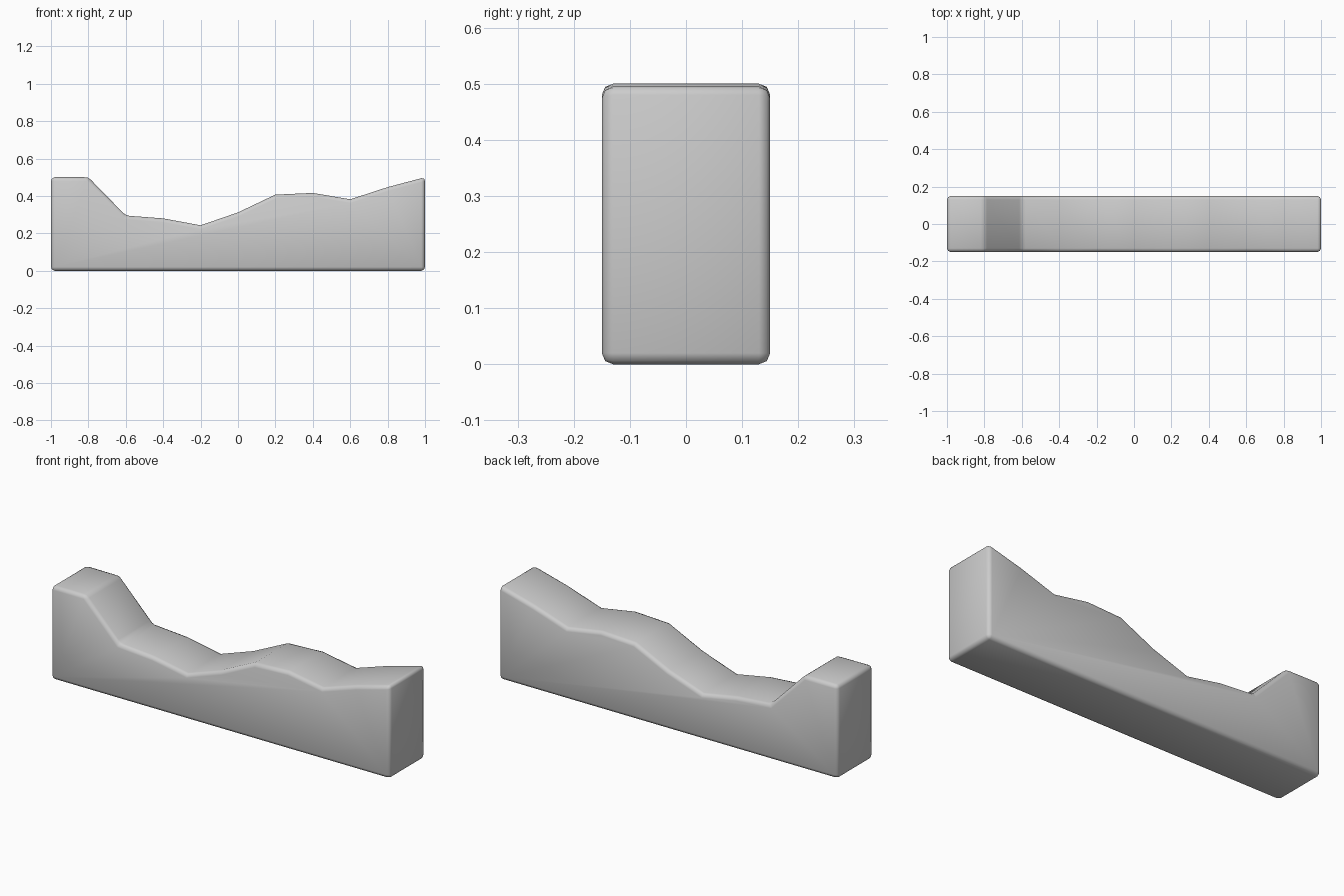
import bpy, bmesh
from math import radians

if "Cube" in bpy.data.objects:
    bpy.data.objects.remove(bpy.data.objects["Cube"])

# Wavy top profile, sampled every 0.2 along x
heights = [0.5, 0.5, 0.295, 0.28, 0.243, 0.312, 0.407, 0.416, 0.382, 0.447, 0.5]
outline = [(-1, 0), (1, 0)] + [(-1 + 0.2 * i, h) for i, h in reversed(list(enumerate(heights)))]

# Extrude the side profile through the depth
bm = bmesh.new()
face = bm.faces.new([bm.verts.new((x, -0.15, z)) for x, z in outline])
ext = bmesh.ops.extrude_face_region(bm, geom=[face])
moved = [g for g in ext["geom"] if isinstance(g, bmesh.types.BMVert)]
bmesh.ops.translate(bm, verts=moved, vec=(0, 0.3, 0))
bmesh.ops.recalc_face_normals(bm, faces=bm.faces)
mesh = bpy.data.meshes.new("wavy_block")
bm.to_mesh(mesh)
bm.free()

block = bpy.data.objects.new("wavy_block", mesh)
bpy.context.collection.objects.link(block)

# Soft rounded edges
bevel = block.modifiers.new("rounded_edges", "BEVEL")
bevel.width = 0.02
bevel.segments = 2
bevel.limit_method = "ANGLE"
bevel.angle_limit = radians(30)

bpy.context.view_layer.objects.active = block
block.select_set(True)
bpy.ops.object.shade_smooth()
